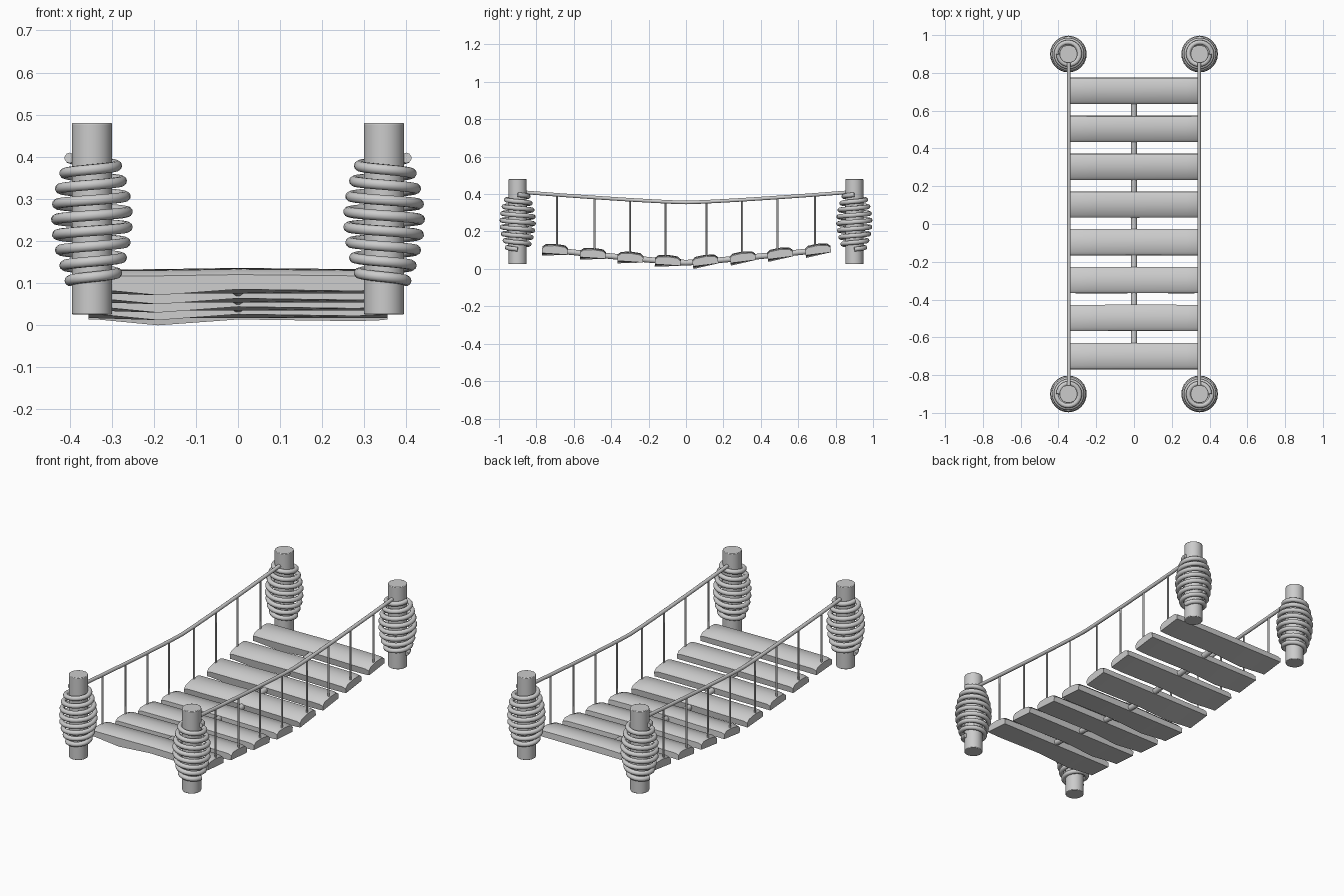
import bpy, bmesh, math
from mathutils import Vector

if "Cube" in bpy.data.objects:
    bpy.data.objects.remove(bpy.data.objects["Cube"])

PX, PY = 0.347, 0.9


def tube(name, pts, radius, res=3):
    cu = bpy.data.curves.new(name, 'CURVE')
    cu.dimensions = '3D'
    cu.bevel_depth = radius
    cu.bevel_resolution = res
    cu.use_fill_caps = True
    sp = cu.splines.new('POLY')
    sp.points.add(len(pts) - 1)
    for p, co in zip(sp.points, pts):
        p.co = (*co, 1)
    sp.use_smooth = True
    ob = bpy.data.objects.new(name, cu)
    bpy.context.collection.objects.link(ob)
    return ob


def smooth(ob, angle=35):
    bpy.ops.object.select_all(action='DESELECT')
    ob.select_set(True)
    bpy.context.view_layer.objects.active = ob
    bpy.ops.object.shade_smooth_by_angle(angle=math.radians(angle))


def rail_z(y):
    return 0.355 + 0.055 * (abs(y) / 0.87) ** 1.25


def deck_z(y):
    return 0.037 + 0.066 * (abs(y) / 0.7) ** 1.15


# Posts with a barrel-shaped rope wrap
for sx in (-1, 1):
    for sy in (-1, 1):
        bpy.ops.mesh.primitive_cylinder_add(vertices=32, radius=0.048, depth=0.455,
                                            location=(sx * PX, sy * PY, 0.2525))
        post = bpy.context.object
        post.name = "post"
        bev = post.modifiers.new("edge", 'BEVEL')
        bev.width, bev.segments = 0.003, 2
        smooth(post)
        turns, n = 8, 24
        pts = []
        for i in range(turns * n + 1):
            t = i / (turns * n)
            a = 2 * math.pi * turns * t
            r = 0.053 + 0.032 * math.sin(math.pi * t)
            pts.append((sx * (PX + r * math.cos(a)), sy * (PY + r * math.sin(a)),
                        0.105 + 0.292 * t))
        tube("rope_wrap", pts, 0.0125)

# Planks: domed, slightly uneven boards tilted along the sag
stations = [(-0.355, 0.0, -0.006), (-0.335, 0.0, 0.0), (-0.19, -0.014, 0.001),
            (0.0, 0.0, 0.004), (0.28, -0.004, 0.001), (0.335, -0.002, 0.0),
            (0.355, 0.0, -0.006)]
plank_y = [-0.7, -0.497, -0.297, -0.097, 0.103, 0.303, 0.503, 0.705]
for y in plank_y:
    bm = bmesh.new()
    rings = []
    for x, dip, top in stations:
        sec = [(-0.068, -0.023 + dip), (-0.069, 0.008 + top), (-0.052, 0.022 + top),
               (0.0, 0.027 + top), (0.052, 0.022 + top), (0.069, 0.008 + top),
               (0.068, -0.023)]
        rings.append([bm.verts.new((x, a, b)) for a, b in sec])
    for r0, r1 in zip(rings, rings[1:]):
        for i in range(7):
            j = (i + 1) % 7
            bm.faces.new((r0[i], r0[j], r1[j], r1[i]))
    bm.faces.new(rings[0])
    bm.faces.new(rings[-1][::-1])
    bmesh.ops.recalc_face_normals(bm, faces=bm.faces)
    me = bpy.data.meshes.new("plank")
    bm.to_mesh(me)
    bm.free()
    plank = bpy.data.objects.new("plank", me)
    bpy.context.collection.objects.link(plank)
    plank.location = (0, y, deck_z(y))
    plank.rotation_euler.x = math.radians(7 if y > 0 else -4)
    smooth(plank, 40)

# Rope under the deck
tube("deck_rope", [(0, y / 50, deck_z(y / 50) - 0.004) for y in range(-35, 36)], 0.016)

# Hand ropes and hangers
for sx in (-1, 1):
    x = sx * 0.345
    tube("hand_rope", [(x, i * 0.87 / 16, rail_z(i * 0.87 / 16)) for i in range(-16, 17)], 0.010)
    for y in (-0.69, -0.49, -0.3, -0.11, 0.11, 0.3, 0.49, 0.69):
        tube("hanger", [(x, y, deck_z(y)), (x, y, rail_z(y))], 0.005, 2)
